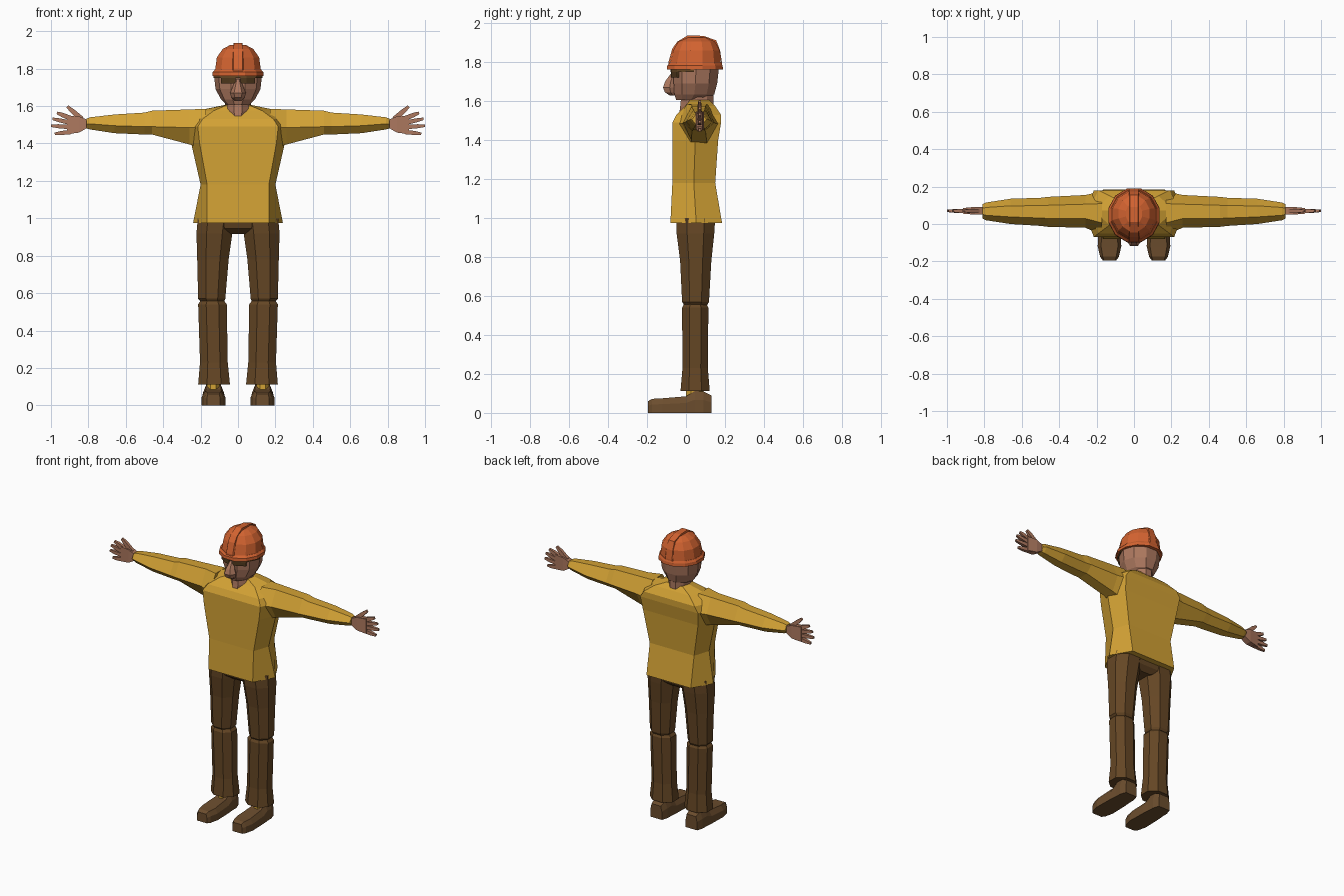
import bpy, bmesh, math
from mathutils import Vector


def material(name, rgb):
    m = bpy.data.materials.new(name)
    m.diffuse_color = (*rgb, 1)
    return m


YELLOW = material("yellow_cloth", (0.65, 0.36, 0.035))
BROWN = material("brown_cloth", (0.13, 0.062, 0.018))
LEATHER = material("brown_leather", (0.15, 0.075, 0.027))
SKIN = material("skin", (0.42, 0.19, 0.115))
ORANGE = material("orange_plastic", (0.65, 0.125, 0.03))
DARK = material("dark_lens", (0.08, 0.04, 0.012))


def loft(name, rings, mat, mirror=False):
    """Skin a list of equal-sized point rings and cap both ends."""
    bm = bmesh.new()
    loops = [[bm.verts.new(p) for p in r] for r in rings]
    n = len(rings[0])
    for a, b in zip(loops, loops[1:]):
        for i in range(n):
            j = (i + 1) % n
            bm.faces.new((a[i], a[j], b[j], b[i]))
    bm.faces.new(loops[0])
    bm.faces.new(loops[-1])
    bmesh.ops.recalc_face_normals(bm, faces=bm.faces)
    me = bpy.data.meshes.new(name)
    bm.to_mesh(me)
    bm.free()
    me.materials.append(mat)
    ob = bpy.data.objects.new(name, me)
    bpy.context.collection.objects.link(ob)
    if mirror:
        ob.modifiers.new("Mirror", "MIRROR").use_clip = False
    return ob


def hexagon(z, flat, side, y0, y1):
    m = (y0 + y1) / 2
    return [(-flat, y0, z), (flat, y0, z), (side, m, z),
            (flat, y1, z), (-flat, y1, z), (-side, m, z)]


def octagon(z, x0, x1, y0, y1, c=0.28):
    dx, dy = (x1 - x0) * c, (y1 - y0) * c
    return [(x0 + dx, y0, z), (x1 - dx, y0, z), (x1, y0 + dy, z), (x1, y1 - dy, z),
            (x1 - dx, y1, z), (x0 + dx, y1, z), (x0, y1 - dy, z), (x0, y0 + dy, z)]


def oval(z, rx, y0, y1, n=10):
    c, ry = (y0 + y1) / 2, (y1 - y0) / 2 / math.cos(math.pi / n)
    return [(rx * math.sin((i + .5) * 2 * math.pi / n),
             c - ry * math.cos((i + .5) * 2 * math.pi / n), z) for i in range(n)]


# Sweater body
loft("sweater", [hexagon(*r) for r in (
    (0.975, 0.165, 0.24, -0.08, 0.185),
    (1.18, 0.165, 0.20, -0.07, 0.15),
    (1.40, 0.205, 0.25, -0.07, 0.165),
    (1.49, 0.215, 0.26, -0.07, 0.18),
    (1.53, 0.19, 0.25, -0.05, 0.18),
    (1.575, 0.13, 0.22, -0.005, 0.15),
    (1.605, 0.06, 0.075, 0.02, 0.12))], YELLOW)


# Sleeves
def sleeve_ring(x, y0, y1, z0, zm, z1):
    d = (y1 - y0) * 0.28
    return [(x, y0, zm), (x, y0 + d, z1), (x, y1 - d, z1),
            (x, y1, zm), (x, y1 - d, z0), (x, y0 + d, z0)]


loft("sleeve", [sleeve_ring(*r) for r in (
    (0.17, -0.06, 0.175, 1.37, 1.485, 1.585),
    (0.26, -0.02, 0.155, 1.395, 1.485, 1.582),
    (0.46, -0.015, 0.145, 1.448, 1.49, 1.575),
    (0.50, -0.01, 0.14, 1.448, 1.49, 1.565),
    (0.66, 0.0, 0.135, 1.455, 1.495, 1.555),
    (0.79, 0.02, 0.115, 1.475, 1.505, 1.54),
    (0.81, 0.03, 0.105, 1.48, 1.505, 1.533))], YELLOW, True)


# Hands: flat palm and tapered fingers
def slab_ring(x, y0, y1, z0, z1):
    return [(x, y0, z0), (x, y0, z1), (x, y1, z1), (x, y1, z0)]


loft("palm", [slab_ring(*r) for r in (
    (0.80, 0.05, 0.09, 1.487, 1.525),
    (0.85, 0.05, 0.092, 1.458, 1.545),
    (0.915, 0.055, 0.085, 1.45, 1.548))], SKIN, True)


def finger(name, a, b, w):
    a, b = Vector((a[0], 0.07, a[1])), Vector((b[0], 0.07, b[1]))
    side = (b - a).normalized().cross(Vector((0, 1, 0)))
    y = Vector((0, 1, 0))
    rings = []
    for t, s in ((0, 1), (0.6, 0.9), (1, 0.55)):
        p, u, v = a.lerp(b, t), side * w * s, y * 0.011 * s
        rings.append([p - u - v, p + u - v, p + u + v, p - u + v])
    loft(name, rings, SKIN, True)


finger("thumb", (0.835, 1.53), (0.913, 1.598), 0.014)
finger("index_finger", (0.895, 1.535), (0.968, 1.564), 0.013)
finger("middle_finger", (0.90, 1.512), (0.992, 1.532), 0.012)
finger("ring_finger", (0.90, 1.488), (1.0, 1.495), 0.012)
finger("little_finger", (0.89, 1.462), (0.98, 1.452), 0.012)

# Trousers
loft("trouser_seat", [hexagon(*r) for r in (
    (0.915, 0.035, 0.06, 0.0, 0.11),
    (0.945, 0.11, 0.16, -0.04, 0.14),
    (1.0, 0.155, 0.21, -0.055, 0.15))], BROWN)
loft("upper_leg", [octagon(*r) for r in (
    (0.555, 0.075, 0.20, -0.01, 0.11),
    (0.57, 0.068, 0.213, -0.02, 0.118),
    (0.78, 0.05, 0.218, -0.03, 0.13),
    (0.92, 0.03, 0.222, -0.048, 0.145),
    (1.0, 0.02, 0.215, -0.05, 0.15))], BROWN, True)
loft("lower_leg", [octagon(*r) for r in (
    (0.112, 0.043, 0.213, -0.028, 0.122),
    (0.23, 0.055, 0.203, -0.018, 0.112),
    (0.54, 0.06, 0.213, -0.02, 0.115),
    (0.56, 0.075, 0.20, -0.01, 0.105))], BROWN, True)
loft("sock", [octagon(0.08, 0.1, 0.165, 0.0, 0.09),
              octagon(0.118, 0.1, 0.165, 0.0, 0.09)], YELLOW, True)


# Shoes
def shoe_ring(y, w, top_w, h):
    c = 0.131
    return [(c - w, y, 0), (c + w, y, 0), (c + w, y, h * 0.6),
            (c + top_w, y, h), (c - top_w, y, h), (c - w, y, h * 0.6)]


loft("shoe", [shoe_ring(*r) for r in (
    (-0.195, 0.036, 0.03, 0.06),
    (-0.175, 0.05, 0.036, 0.072),
    (-0.12, 0.063, 0.045, 0.075),
    (0.0, 0.06, 0.04, 0.085),
    (0.045, 0.056, 0.038, 0.112),
    (0.09, 0.055, 0.038, 0.11),
    (0.13, 0.042, 0.034, 0.09))], LEATHER, True)

# Neck, head and nose
loft("neck", [oval(*r) for r in (
    (1.535, 0.05, -0.035, 0.12),
    (1.57, 0.068, -0.03, 0.14),
    (1.67, 0.07, -0.02, 0.14))], SKIN)
loft("head", [oval(*r) for r in (
    (1.605, 0.06, -0.05, 0.10),
    (1.635, 0.09, -0.06, 0.145),
    (1.69, 0.12, -0.063, 0.16),
    (1.76, 0.128, -0.066, 0.168),
    (1.81, 0.115, -0.06, 0.165))], SKIN)
loft("nose", [oval(z, w, y, -0.05, 6) for z, w, y in (
    (1.745, 0.013, -0.075), (1.70, 0.03, -0.108),
    (1.67, 0.042, -0.118), (1.645, 0.036, -0.108),
    (1.63, 0.02, -0.085))], SKIN)

# Glasses: lenses folded round the face, frame above, arms to the back
loft("lens", [[(x, y, 1.722), (x, y, 1.752), (x, y + .009, 1.752), (x, y + .009, 1.722)]
              for x, y in ((0.014, -0.077), (0.045, -0.073), (0.09, -0.045))], DARK, True)
loft("glasses_frame", [[(x, y, 1.75), (x, y, 1.764), (x, y + .012, 1.764), (x, y + .012, 1.75)]
                       for x, y in ((0, -0.08), (0.045, -0.076), (0.096, -0.046),
                                    (0.132, 0.03))], BROWN, True)

# Hard hat: brim, dome and centre ridge
loft("hat_brim", [oval(z, r, y0, y1, 12) for z, r, y0, y1 in (
    (1.762, 0.142, -0.098, 0.19),
    (1.782, 0.14, -0.096, 0.188),
    (1.795, 0.128, -0.084, 0.182))], ORANGE)
loft("hat_dome", [oval(z, r, y0, y1, 12) for z, r, y0, y1 in (
    (1.785, 0.128, -0.084, 0.18),
    (1.86, 0.117, -0.065, 0.172),
    (1.905, 0.085, -0.04, 0.15),
    (1.926, 0.045, 0.0, 0.11))], ORANGE)
loft("hat_ridge", [[(-w, y, z - 0.03), (w, y, z - 0.03), (w * 0.8, y, z), (-w * 0.8, y, z)]
                   for w, y, z in ((0.03, -0.09, 1.80), (0.03, -0.07, 1.87),
                                   (0.029, -0.045, 1.905), (0.028, 0.01, 1.938),
                                   (0.028, 0.09, 1.935), (0.028, 0.155, 1.912),
                                   (0.03, 0.175, 1.86), (0.03, 0.184, 1.80))], ORANGE)
